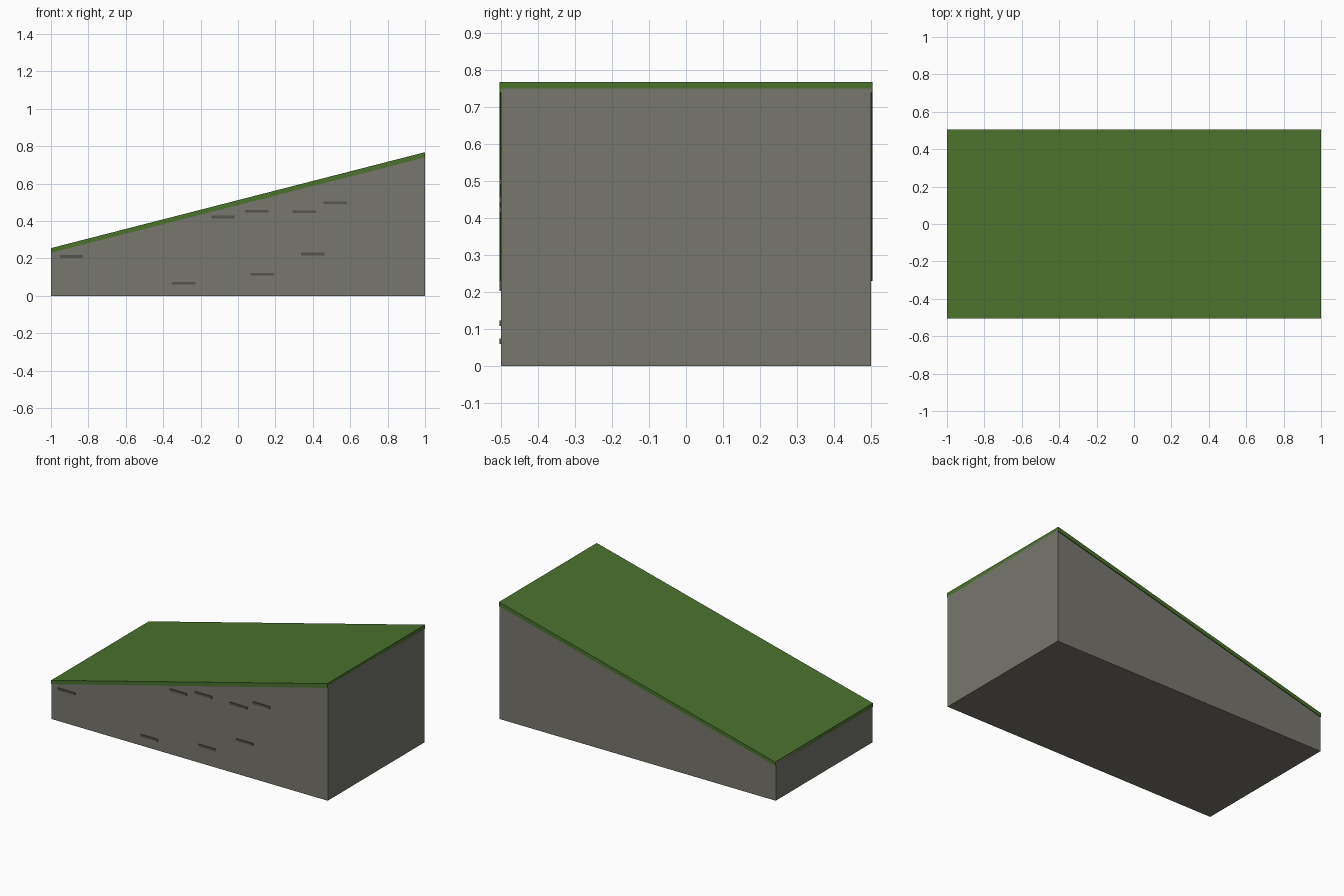
import bpy, bmesh

if "Cube" in bpy.data.objects:
    bpy.data.objects.remove(bpy.data.objects["Cube"])


def material(name, rgb):
    m = bpy.data.materials.new(name)
    m.diffuse_color = (*rgb, 1)
    m.use_nodes = True
    m.node_tree.nodes["Principled BSDF"].inputs["Base Color"].default_value = m.diffuse_color
    return m


def prism(name, profile, y0, y1, mat):
    """Extrude an x-z profile from y0 to y1."""
    bm = bmesh.new()
    face = bm.faces.new([bm.verts.new((x, y0, z)) for x, z in profile])
    ext = bmesh.ops.extrude_face_region(bm, geom=[face])
    verts = [v for v in ext["geom"] if isinstance(v, bmesh.types.BMVert)]
    bmesh.ops.translate(bm, verts=verts, vec=(0, y1 - y0, 0))
    bmesh.ops.recalc_face_normals(bm, faces=bm.faces)
    me = bpy.data.meshes.new(name)
    bm.to_mesh(me)
    bm.free()
    me.materials.append(mat)
    ob = bpy.data.objects.new(name, me)
    bpy.context.collection.objects.link(ob)
    return ob


stone = material("stone", (0.185, 0.18, 0.153))
grass = material("grass", (0.07, 0.168, 0.027))
dark = material("dark_stone", (0.09, 0.088, 0.075))

# Sloped stone body
prism("stone_ramp", [(-1, 0), (1, 0), (1, 0.75), (-1, 0.25)], -0.5, 0.5, stone)

# Thin grass slab along the slope, slightly overhanging front and back
prism("grass_layer", [(-1, 0.23), (1, 0.74), (1, 0.768), (-1, 0.255)],
      -0.505, 0.505, grass)

# Thin cracks on the front face
cracks = [(-0.89, 0.21), (-0.29, 0.067), (-0.08, 0.422), (0.10, 0.452),
          (0.13, 0.115), (0.355, 0.45), (0.40, 0.224), (0.52, 0.498)]
w, h = 0.0625, 0.0075
for i, (x, z) in enumerate(cracks):
    prism(f"crack_{i + 1}",
          [(x - w, z - h), (x + w, z - h), (x + w, z + h), (x - w, z + h)],
          -0.505, -0.495, dark)
